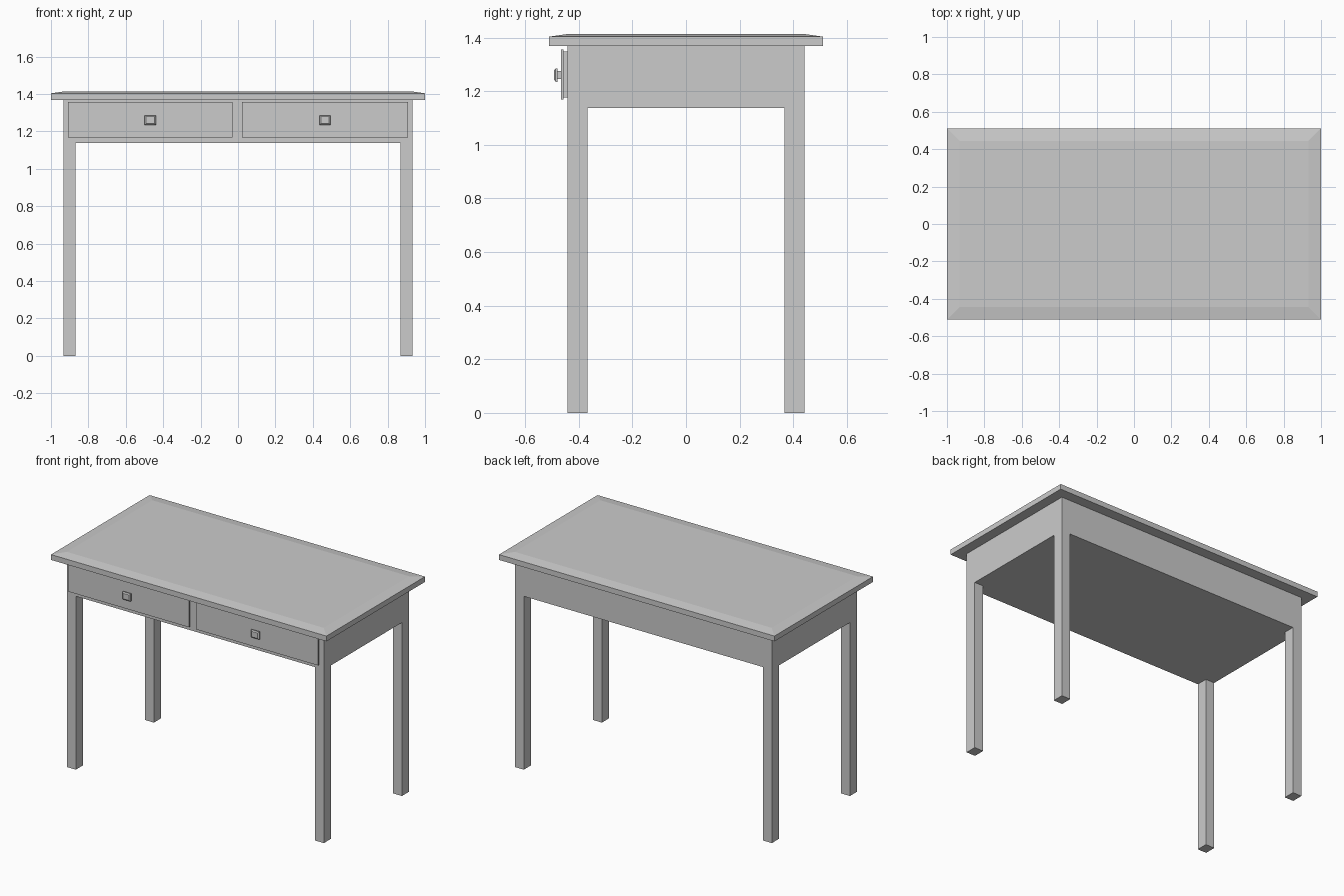
import bpy, bmesh

if "Cube" in bpy.data.objects:
    bpy.data.objects.remove(bpy.data.objects["Cube"])


def finish(name, bm):
    bmesh.ops.recalc_face_normals(bm, faces=bm.faces)
    mesh = bpy.data.meshes.new(name)
    bm.to_mesh(mesh)
    bm.free()
    obj = bpy.data.objects.new(name, mesh)
    bpy.context.collection.objects.link(obj)
    return obj


def loft(name, rings):
    """Capped solid through rectangular rings of four points each."""
    bm = bmesh.new()
    loops = [[bm.verts.new(p) for p in ring] for ring in rings]
    for a, b in zip(loops, loops[1:]):
        for i in range(4):
            j = (i + 1) % 4
            bm.faces.new((a[i], a[j], b[j], b[i]))
    bm.faces.new(loops[0])
    bm.faces.new(loops[-1])
    return finish(name, bm)


def flat_ring(hx, hy, z):
    return [(-hx, -hy, z), (hx, -hy, z), (hx, hy, z), (-hx, hy, z)]


def front_ring(cx, cz, hx, hz, y):
    return [(cx - hx, y, cz - hz), (cx + hx, y, cz - hz),
            (cx + hx, y, cz + hz), (cx - hx, y, cz + hz)]


# Tabletop with a shallow chamfer around the upper face
loft("tabletop", [flat_ring(1.0, 0.511, 1.368),
                  flat_ring(1.0, 0.511, 1.403),
                  flat_ring(0.932, 0.443, 1.413)])

# Frame: closed drawer case with the four legs extruded from its corners
LEG_X, LEG_Y = (0.933, 0.868), (0.442, 0.367)
xs = [-LEG_X[0], -LEG_X[1], LEG_X[1], LEG_X[0]]
ys = [-LEG_Y[0], -LEG_Y[1], LEG_Y[1], LEG_Y[0]]
bm = bmesh.new()
grid = [[bm.verts.new((x, y, 1.138)) for x in xs] for y in ys]
cells = {(i, j): bm.faces.new((grid[j][i], grid[j][i + 1],
                               grid[j + 1][i + 1], grid[j + 1][i]))
         for i in range(3) for j in range(3)}


def extrude(faces, dz, keep):
    geom = bmesh.ops.extrude_face_region(bm, geom=faces, use_keep_orig=keep)["geom"]
    verts = [g for g in geom if isinstance(g, bmesh.types.BMVert)]
    bmesh.ops.translate(bm, vec=(0, 0, dz), verts=verts)


corners = [cells[i, j] for i in (0, 2) for j in (0, 2)]
extrude(list(cells.values()), 1.368 - 1.138, True)
for face in corners:
    extrude([face], -1.138, False)
    if face.is_valid:
        bmesh.ops.delete(bm, geom=[face], context="FACES_ONLY")
finish("frame_and_legs", bm)

# Drawers: box end, overlapping front panel and a square knob
DRAWER_Z = 1.262
for side, x0, x1 in (("left", -0.908, -0.030), ("right", 0.022, 0.908)):
    cx, hx = (x0 + x1) / 2, (x1 - x0) / 2
    loft(side + "_drawer_box", [front_ring(cx, DRAWER_Z, hx - 0.01, 0.086, -0.43),
                                front_ring(cx, DRAWER_Z, hx - 0.01, 0.086, -0.458)])
    loft(side + "_drawer_front", [front_ring(cx, DRAWER_Z, hx, 0.094, -0.456),
                                  front_ring(cx, DRAWER_Z, hx, 0.094, -0.466)])
    loft(side + "_knob", [front_ring(cx, 1.26, 0.018, 0.015, -0.46),
                          front_ring(cx, 1.26, 0.018, 0.015, -0.479),
                          front_ring(cx, 1.26, 0.030, 0.025, -0.479),
                          front_ring(cx, 1.26, 0.030, 0.025, -0.486),
                          front_ring(cx, 1.26, 0.022, 0.018, -0.492)])
